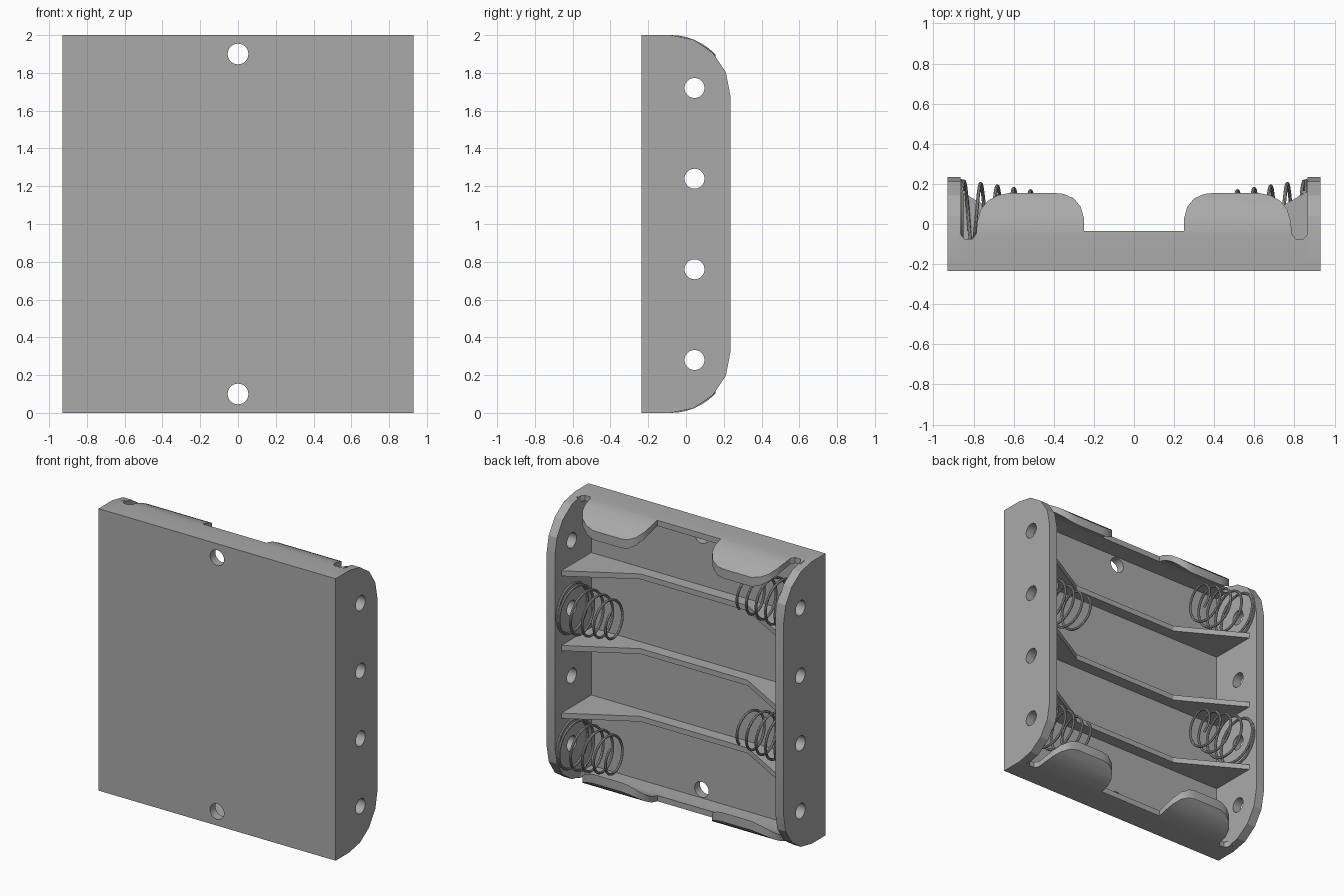
import bpy, bmesh, math
from mathutils import Vector

if "Cube" in bpy.data.objects:
    bpy.data.objects.remove(bpy.data.objects["Cube"], do_unlink=True)

grey = bpy.data.materials.new("plain_grey")
grey.use_nodes = True
grey.diffuse_color = (0.4, 0.4, 0.4, 1)
grey.node_tree.nodes["Principled BSDF"].inputs["Base Color"].default_value = (0.4, 0.4, 0.4, 1)

HOLE_Z = (0.28, 0.76, 1.24, 1.72)   # cell centres
CELL_Y = 0.045
FRONT, BACK = -0.235, 0.235
HALF_W, INNER_W = 0.93, 0.865
ARC_Y, ARC_Z, ARC_R = -0.08, 1.68, 0.32


def prism(name, outline, axis, lo, hi):
    """Extrude a closed 2D outline along an axis; the outline uses the other two axes in order."""
    def place(p, d):
        c = list(p)
        c.insert(axis, d)
        return Vector(c)
    bm = bmesh.new()
    face = bm.faces.new([bm.verts.new(place(p, lo)) for p in outline])
    side = bmesh.ops.extrude_face_region(bm, geom=[face])
    move = place((0, 0), hi - lo)
    bmesh.ops.translate(bm, vec=move, verts=[v for v in side["geom"] if isinstance(v, bmesh.types.BMVert)])
    bmesh.ops.recalc_face_normals(bm, faces=bm.faces)
    mesh = bpy.data.meshes.new(name)
    bm.to_mesh(mesh)
    bm.free()
    mesh.materials.append(grey)
    obj = bpy.data.objects.new(name, mesh)
    bpy.context.collection.objects.link(obj)
    return obj


def activate(obj):
    bpy.ops.object.select_all(action='DESELECT')
    obj.select_set(True)
    bpy.context.view_layer.objects.active = obj


def combine(obj, cutter, operation):
    mod = obj.modifiers.new("cut", 'BOOLEAN')
    mod.operation, mod.object, mod.solver = operation, cutter, 'EXACT'
    activate(obj)
    bpy.ops.object.modifier_apply(modifier=mod.name)
    bpy.data.objects.remove(cutter, do_unlink=True)


def circle(cx, cy, r, n=24):
    return [(cx + r * math.cos(i * math.tau / n), cy + r * math.sin(i * math.tau / n)) for i in range(n)]


def arc(r, steps):
    """Quarter arc in (y, z), from the top of the case round to its open side."""
    return [(ARC_Y + r * math.sin(i * math.pi / 2 / steps),
             ARC_Z + r * math.cos(i * math.pi / 2 / steps)) for i in range(steps + 1)]


def flip(points):
    return [(y, 2 - z) for y, z in reversed(points)]


def smooth(obj):
    activate(obj)
    bpy.ops.object.shade_smooth_by_angle(angle=math.radians(30))


# Base plate with two screw holes
plate = prism("base_plate", [(-HALF_W, 0), (HALF_W, 0), (HALF_W, 2), (-HALF_W, 2)], 1, FRONT, -0.175)
for z in (0.1, 1.9):
    combine(plate, prism("cutter", circle(0, z, 0.055), 1, -0.4, 0), 'DIFFERENCE')
smooth(plate)

# Side flanges with rounded corners and terminal holes
rim = [(ARC_Y + (y - ARC_Y) * (BACK - ARC_Y) / ARC_R, z) for y, z in arc(ARC_R, 4)]
flange_outline = [(FRONT, 0), (FRONT, 2)] + rim + flip(rim)
for name, s in (("left_flange", 1), ("right_flange", -1)):
    lo, hi = sorted((s * INNER_W, s * HALF_W))
    flange = prism(name, flange_outline, 0, lo, hi)
    for z in HOLE_Z:
        combine(flange, prism("cutter", circle(CELL_Y, z, 0.053), 0, lo - 0.1, hi + 0.1), 'DIFFERENCE')
    activate(flange)
    bpy.ops.object.shade_smooth_by_angle(angle=math.radians(18))

# Curved end walls trimmed to two rounded clips each
shell = [(FRONT, 2)] + arc(ARC_R, 12) + arc(ARC_R - 0.04, 12)[::-1] + [(FRONT, 1.96)]
half = [(0.25, -0.035), (0.25, 0.03), (0.265, 0.085), (0.3, 0.128), (0.35, 0.15), (0.4, 0.155),
        (0.62, 0.155), (0.68, 0.143), (0.73, 0.115), (0.765, 0.07), (0.782, 0.01), (0.787, -0.05),
        (0.805, -0.074), (0.845, -0.074), (0.862, -0.055), (0.866, -0.03), (0.9, -0.03), (0.9, -0.3)]
trim = half + [(-x, y) for x, y in reversed(half)]
for name, outline in (("top_wall", shell), ("bottom_wall", flip(shell))):
    wall = prism(name, outline, 0, -0.88, 0.88)
    combine(wall, prism("cutter", trim, 2, -0.5, 2.5), 'INTERSECT')
    smooth(wall)

# Dividers between cells, low in the middle and rising to the flanges
rib = [(-0.87, -0.2), (0.87, -0.2), (0.87, 0.165), (0.42, -0.09), (-0.42, -0.09), (-0.87, 0.165)]
for i, z in enumerate((0.52, 1.0, 1.53)):
    prism(f"divider_{i + 1}", rib, 2, z - 0.019, z + 0.019)


# Tapered contact springs, alternating sides
def spring(name, s, zc):
    curve = bpy.data.curves.new(name, 'CURVE')
    curve.dimensions = '3D'
    curve.bevel_depth, curve.bevel_resolution = 0.009, 2
    curve.use_fill_caps = True
    per_turn, turns = 28, 5.3
    count = int(per_turn * turns)
    line = curve.splines.new('POLY')
    line.points.add(count)
    for i in range(count + 1):
        t = i / per_turn - 1            # first turn lies flat on the flange
        rise = max(t, 0)
        r = 0.17 - 0.012 * rise
        a = math.tau * (t - 0.15)
        x = s * (0.86 - 0.083 * rise)
        line.points[i].co = (x, CELL_Y + r * math.cos(a), zc + s * r * math.sin(a), 1)
    curve.materials.append(grey)
    obj = bpy.data.objects.new(name, curve)
    bpy.context.collection.objects.link(obj)
    activate(obj)
    bpy.ops.object.convert(target='MESH')
    smooth(bpy.context.view_layer.objects.active)


for i, z in enumerate(HOLE_Z):
    spring(f"spring_{i + 1}", 1 if i % 2 == 0 else -1, z)
